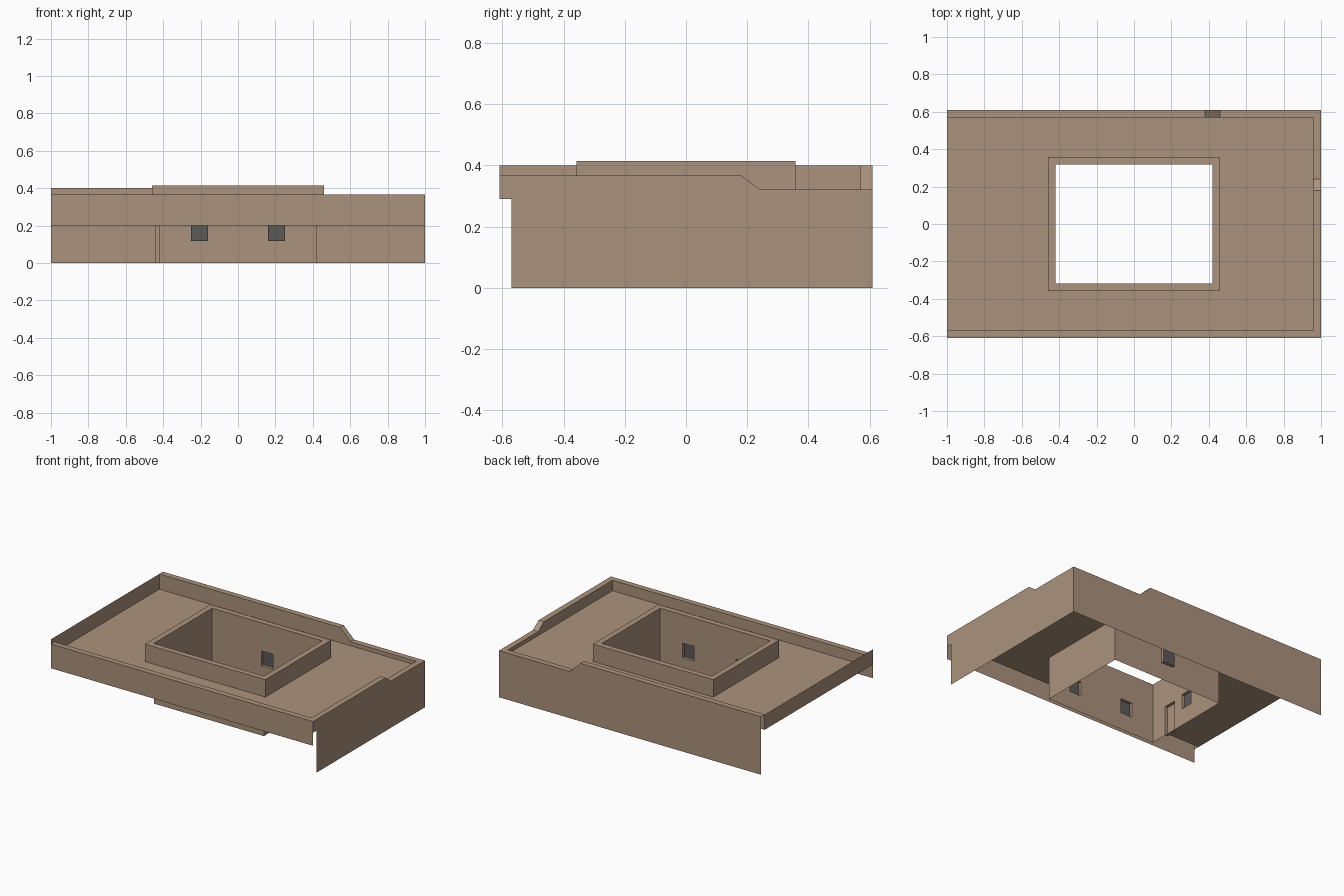
import bpy
import bmesh
from mathutils import Vector

if "Cube" in bpy.data.objects:
    bpy.data.objects.remove(bpy.data.objects["Cube"], do_unlink=True)


def material(name, color):
    mat = bpy.data.materials.new(name)
    mat.use_nodes = True
    mat.diffuse_color = color
    mat.node_tree.nodes["Principled BSDF"].inputs["Base Color"].default_value = color
    return mat


CLAY = material("clay brown", (0.41, 0.29, 0.205, 1))
GLASS = material("window grey", (0.105, 0.1, 0.097, 1))

ROOF_Z, CURB_Z = 0.295, 0.415
HX, HY, RIM = 1.0, 0.61, 0.04
COURT_X, COURT_Y = 0.42, 0.318
RECESS = 0.02


def build(name, faces):
    """Make an object from (points, material slot) faces and weld it."""
    bm = bmesh.new()
    for points, slot in faces:
        bm.faces.new([bm.verts.new(p) for p in points]).material_index = slot
    bmesh.ops.remove_doubles(bm, verts=bm.verts, dist=0.0005)
    mesh = bpy.data.meshes.new(name)
    bm.to_mesh(mesh)
    bm.free()
    mesh.materials.append(CLAY)
    mesh.materials.append(GLASS)
    obj = bpy.data.objects.new(name, mesh)
    bpy.context.collection.objects.link(obj)
    return obj


def rectangle(x, y, z):
    return [(-x, -y, z), (x, -y, z), (x, y, z), (-x, y, z)]


def band(lower, upper):
    """Faces joining two closed loops of points."""
    n = len(lower)
    return [([lower[i], lower[(i + 1) % n], upper[(i + 1) % n], upper[i]], 0)
            for i in range(n)]


# Outer walls with parapet: x, y, top height, bottom of the next stretch
stations = [
    (-HX, -HY, 0.367, 0.2),
    (HX, -HY, 0.367, 0.29),
    (HX, -HY + RIM, 0.367, 0),
    (HX, 0.18, 0.367, 0),
    (HX, 0.24, 0.322, 0),
    (HX, HY, 0.322, 0),
    (0.46, HY, 0.322, 0),
    (0.38, HY, 0.4, 0),
    (-HX, HY, 0.4, 0),
]


def inner(x, y):
    return min(x, HX - RIM), max(-HY + RIM, min(y, HY - RIM))


shell = []
for (x0, y0, t0, bottom), (x1, y1, t1, _) in zip(stations, stations[1:]):
    i0, i1 = inner(x0, y0), inner(x1, y1)
    shell.append(([(x0, y0, bottom), (x1, y1, bottom), (x1, y1, t1), (x0, y0, t0)], 0))
    shell.append(([(x0, y0, t0), (x1, y1, t1), (*i1, t1), (*i0, t0)], 0))
    shell.append(([(*i0, t0), (*i1, t1), (*i1, ROOF_Z), (*i0, ROOF_Z)], 0))
build("outer_walls", shell)

# Thin parapet on the open side
build("side_parapet", [([(-HX, HY - RIM, ROOF_Z), (-HX, -HY, ROOF_Z),
                         (-HX, -HY, 0.4), (-HX, HY - RIM, 0.4)], 0)])

# Flat roof around the courtyard
edge = [(-HX, -HY + RIM, ROOF_Z), (HX - RIM, -HY + RIM, ROOF_Z),
        (HX - RIM, HY - RIM, ROOF_Z), (-HX, HY - RIM, ROOF_Z)]
build("roof", band(edge, rectangle(COURT_X, COURT_Y, ROOF_Z)))

# Raised curb around the courtyard opening
curb_top = rectangle(COURT_X + RIM, COURT_Y + RIM, CURB_Z)
build("courtyard_curb",
      band(rectangle(COURT_X + RIM, COURT_Y + RIM, ROOF_Z), curb_top)
      + band(curb_top, rectangle(COURT_X, COURT_Y, CURB_Z)))


def court_wall(name, normal, distance, half, openings):
    """Wall facing the courtyard; openings are (u0, u1, z0, z1, slot)."""
    n = Vector((*normal, 0))
    t = Vector((-normal[1], normal[0], 0))

    def at(u, z, d=0.0):
        return n * (distance + d) + t * u + Vector((0, 0, z))

    us = sorted({-half, half, *(v for o in openings for v in o[:2])})
    zs = sorted({0, CURB_Z, *(v for o in openings for v in o[2:4])})
    faces = []
    for u0, u1 in zip(us, us[1:]):
        for z0, z1 in zip(zs, zs[1:]):
            if any(o[0] <= u0 and u1 <= o[1] and o[2] <= z0 and z1 <= o[3]
                   for o in openings):
                continue
            faces.append(([at(u0, z0), at(u0, z1), at(u1, z1), at(u1, z0)], 0))
    # Recessed panes and their reveals
    for u0, u1, z0, z1, slot in openings:
        loop = [(u0, z0), (u0, z1), (u1, z1), (u1, z0)]
        back = [at(u, z, RECESS) for u, z in loop]
        faces.append((back, slot))
        faces += band(back, [at(u, z) for u, z in loop])
    build(name, faces)


def window(u):
    return (u - 0.045, u + 0.045, 0.118, 0.22, 1)


door = (0.11, 0.2, 0, 0.205, 0)
court_wall("front_court_wall", (0, -1), COURT_Y, COURT_X, [window(-0.205), window(0.205)])
court_wall("back_court_wall", (0, 1), COURT_Y, COURT_X, [window(0)])
court_wall("door_court_wall", (-1, 0), COURT_X, COURT_Y, [window(-0.005), door])
court_wall("plain_court_wall", (1, 0), COURT_X, COURT_Y, [])
